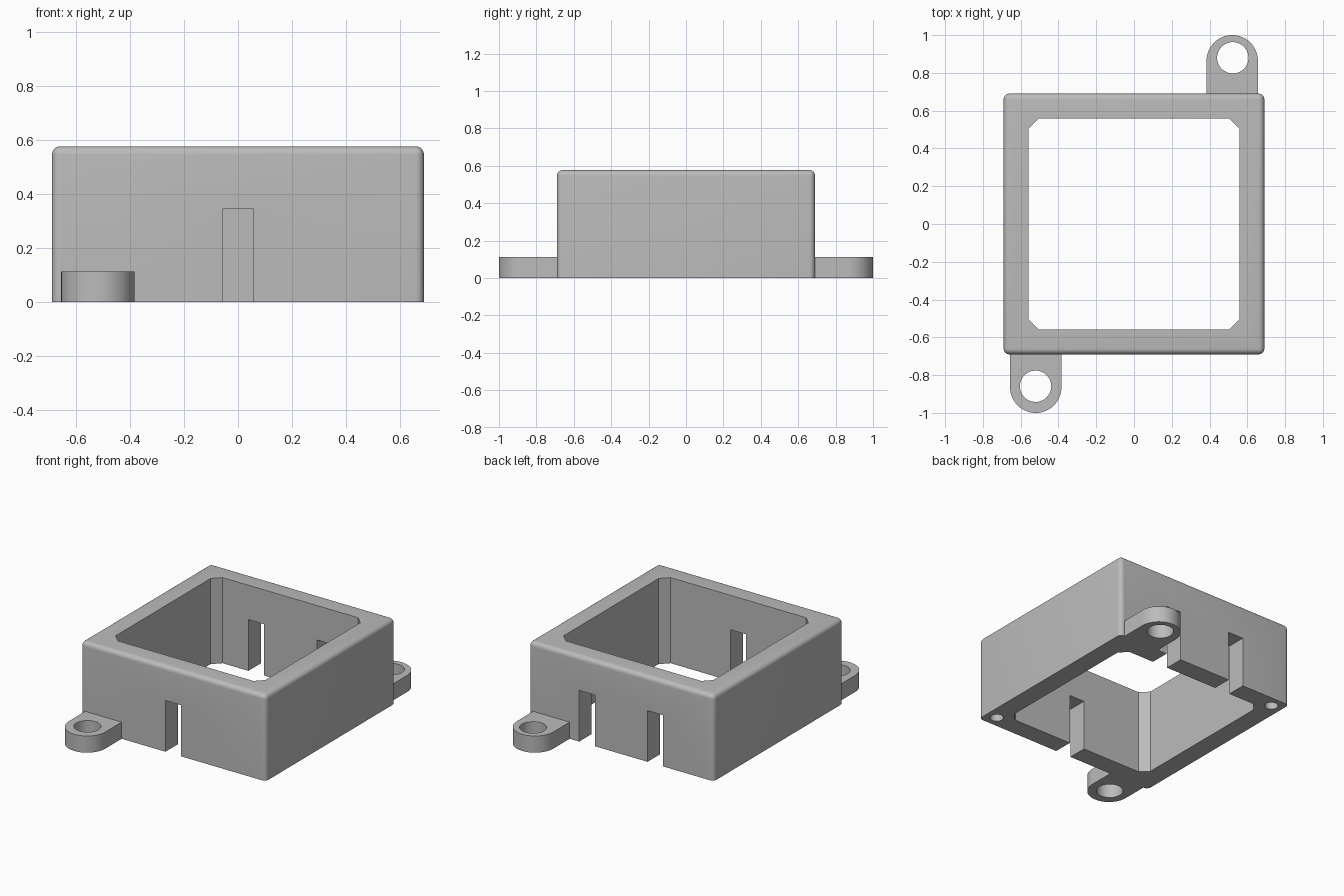
import bpy, bmesh, math

if "Cube" in bpy.data.objects:
    bpy.data.objects.remove(bpy.data.objects["Cube"])

grey = bpy.data.materials.new("grey_plastic")
grey.diffuse_color = (0.5, 0.5, 0.5, 1)
grey.use_nodes = True
grey.node_tree.nodes["Principled BSDF"].inputs["Base Color"].default_value = grey.diffuse_color


def prism(name, outline, z0, z1):
    """Extrude a closed xy outline from z0 to z1."""
    bm = bmesh.new()
    base = bm.faces.new([bm.verts.new((x, y, z0)) for x, y in outline])
    top = bmesh.ops.extrude_face_region(bm, geom=[base])["geom"]
    verts = [v for v in top if isinstance(v, bmesh.types.BMVert)]
    bmesh.ops.translate(bm, verts=verts, vec=(0, 0, z1 - z0))
    bmesh.ops.recalc_face_normals(bm, faces=bm.faces)
    me = bpy.data.meshes.new(name)
    bm.to_mesh(me)
    bm.free()
    ob = bpy.data.objects.new(name, me)
    bpy.context.collection.objects.link(ob)
    me.materials.append(grey)
    return ob


def rect(x0, x1, y0, y1):
    return [(x0, y0), (x1, y0), (x1, y1), (x0, y1)]


def arc(cx, cy, r, a0, a1, n):
    return [(cx + r * math.cos(a0 + (a1 - a0) * i / n),
             cy + r * math.sin(a0 + (a1 - a0) * i / n)) for i in range(n + 1)]


def circle(cx, cy, r, n=48):
    return arc(cx, cy, r, 0, 2 * math.pi, n)[:-1]


def apply_boolean(target, tool, op):
    m = target.modifiers.new(op, "BOOLEAN")
    m.operation, m.object, m.solver = op, tool, "EXACT"
    bpy.context.view_layer.objects.active = target
    bpy.ops.object.modifier_apply(modifier=m.name)
    bpy.data.objects.remove(tool)


# Housing block with rounded upright and top edges
H, HEIGHT = 0.69, 0.577
housing = prism("housing", rect(-H, H, -H, H), 0, HEIGHT)
bm = bmesh.new()
bm.from_mesh(housing.data)
edges = [e for e in bm.edges if max(v.co.z for v in e.verts) > 0.1]
bmesh.ops.bevel(bm, geom=edges, offset=0.03, segments=6, profile=0.5, affect="EDGES")
bm.to_mesh(housing.data)
bm.free()

# Mounting ears on opposite corners, rounded at the outer end
for s in (1, -1):
    ear = arc(0.52, 0.864, 0.136, 0, math.pi, 32) + [(0.384, 0.62), (0.656, 0.62)]
    apply_boolean(housing, prism("ear", [(s * x, s * y) for x, y in ear], 0, 0.112), "UNION")

# Square opening with chamfered corners
I, C = 0.558, 0.505
opening = [(C, -I), (I, -C), (I, C), (C, I), (-C, I), (-I, C), (-I, -C), (-C, -I)]
cutters = [prism("opening", opening, -0.1, 0.8)]

# Cable slots: one in the front wall, two in the back wall
for x, y0, y1 in ((0, -0.8, -0.5), (0.255, 0.5, 0.8), (-0.255, 0.5, 0.8)):
    cutters.append(prism("slot", rect(x - 0.058, x + 0.058, y0, y1), -0.1, 0.345))

# Ear holes
cutters.append(prism("ear_hole", circle(0.523, 0.88, 0.083), -0.1, 0.3))
cutters.append(prism("ear_hole", circle(-0.521, -0.859, 0.083), -0.1, 0.3))

# Blind screw holes under two corners
for s in (1, -1):
    cutters.append(prism("screw_hole", circle(s * 0.612, -s * 0.612, 0.042, 32), -0.1, 0.35))

for c in cutters:
    apply_boolean(housing, c, "DIFFERENCE")

bpy.ops.object.select_all(action="DESELECT")
housing.select_set(True)
bpy.context.view_layer.objects.active = housing
bpy.ops.object.shade_smooth_by_angle(angle=math.radians(30))
